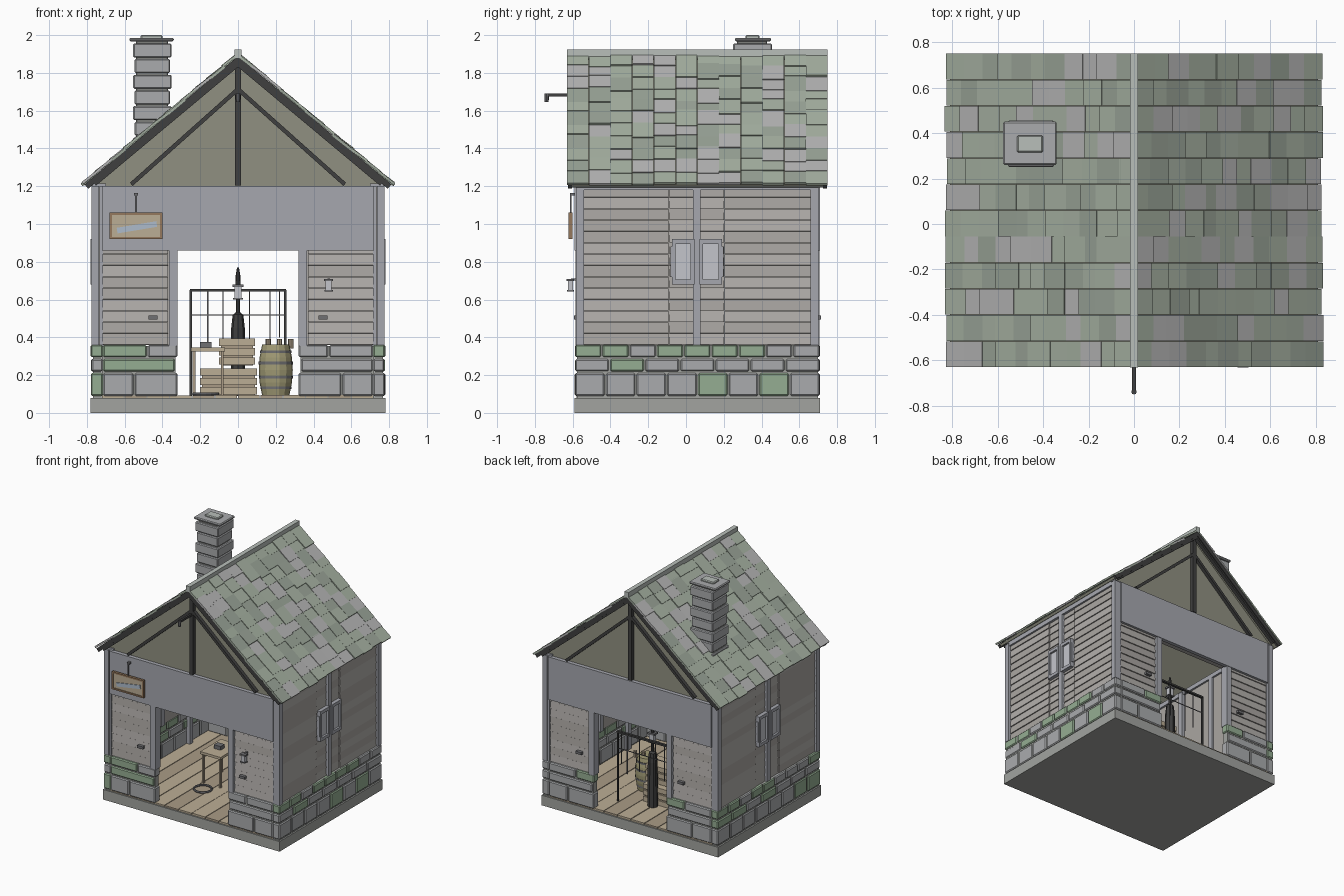
import bpy, bmesh, math, random
from mathutils import Matrix, Vector

if "Cube" in bpy.data.objects:
    bpy.data.objects.remove(bpy.data.objects["Cube"])
random.seed(4)

COL = dict(stone=(.40, .41, .42), moss=(.30, .42, .29), slab=(.36, .37, .35), wood=(.40, .38, .36),
           wood2=(.45, .43, .41), frame=(.38, .39, .43), glass=(.55, .56, .6), dark=(.05, .05, .05),
           tan=(.50, .42, .30), tan2=(.40, .33, .24), olive=(.28, .28, .22), barrel=(.36, .33, .18),
           tile1=(.38, .44, .36), tile2=(.32, .37, .31), tile3=(.46, .46, .46), iron=(.16, .16, .17),
           cap=(.48, .52, .49), brown=(.30, .19, .11), blue=(.42, .5, .6))
MATS = {}


def mat(c):
    if c not in MATS:
        MATS[c] = bpy.data.materials.new(c)
        MATS[c].diffuse_color = (*COL[c], 1)
    return MATS[c]


class Part:
    """Collects boxes and lathed forms into one object."""
    def __init__(self, name):
        self.name, self.bm, self.cols = name, bmesh.new(), []

    def paint(self, faces, c):
        if c not in self.cols:
            self.cols.append(c)
        for f in faces:
            f.material_index = self.cols.index(c)

    def cbox(self, c, ctr, size, rot=Matrix()):
        m = Matrix.Translation(ctr) @ rot @ Matrix.Diagonal((*size, 1))
        vs = bmesh.ops.create_cube(self.bm, size=1, matrix=m)['verts']
        self.paint({f for v in vs for f in v.link_faces}, c)

    def box(self, c, x0, x1, y0, y1, z0, z1):
        self.cbox(c, ((x0 + x1) / 2, (y0 + y1) / 2, (z0 + z1) / 2), (abs(x1 - x0), abs(y1 - y0), abs(z1 - z0)))

    def bar(self, c, a, b, w, d):
        a, b = Vector(a), Vector(b)
        rot = (b - a).to_track_quat('X', 'Z').to_matrix().to_4x4()
        self.cbox(c, (a + b) / 2, ((b - a).length, w, d), rot)

    def lathe(self, c, prof, loc, n=12):
        rings = [[self.bm.verts.new((loc[0] + r * math.cos(k * math.tau / n), loc[1] + r * math.sin(k * math.tau / n),
                                     loc[2] + z)) for k in range(n)] for r, z in prof]
        fs = [self.bm.faces.new((a[k], a[(k + 1) % n], b[(k + 1) % n], b[k]))
              for a, b in zip(rings, rings[1:]) for k in range(n)]
        fs += [self.bm.faces.new(rings[0][::-1]), self.bm.faces.new(rings[-1])]
        self.paint(fs, c)

    def done(self, bevel=0):
        me = bpy.data.meshes.new(self.name)
        self.bm.to_mesh(me)
        ob = bpy.data.objects.new(self.name, me)
        bpy.context.collection.objects.link(ob)
        for c in self.cols:
            me.materials.append(mat(c))
        if bevel:
            b = ob.modifiers.new('bevel', 'BEVEL')
            b.width, b.segments = bevel, 1
        return ob


Y0, Y1 = -.59, .71
ENDS = ((Y0, 1), (Y1, -1))            # outer plane and inward direction

# Base slab and plank floor
p = Part('base_slab'); p.box('slab', -.78, .78, Y0, Y1, 0, .08); p.done()
p = Part('floor_planks')
for i in range(12):
    x = -.72 + i * .12
    p.box(('tan', 'tan2')[i % 3 == 1], x, x + .115, Y0 + .01, Y1 - .01, .075, .092 + random.uniform(0, .004))
p.done()

# Stone footing: three courses on every wall
p = Part('stone_footing')
pick = lambda: 'moss' if random.random() < .27 else 'stone'
for z0, z1, n in ((.09, .21, 8), (.22, .285, 7), (.295, .36, 9)):
    w = (Y1 - Y0) / n
    for s in (-1, 1):
        for i in range(n):
            p.box(pick(), s * .715, s * (.78 - random.uniform(0, .006)), Y0 + i * w + .004, Y0 + (i + 1) * w - .004, z0, z1)
        cut = .55 if n == 8 else (.33 if n == 7 else .48)
        for y, d in ENDS:
            for a, b in ((.714, cut + .004), (cut - .004, .32)):
                if a - b > 0 and cut > .34 or a == .714:
                    p.box(pick(), s * a, s * b, y + d * random.uniform(0, .005), y + d * .065, z0, z1)
p.done(.007)
p = Part('footing_mortar')
for s in (-1, 1):
    p.box('slab', s * .722, s * .768, Y0 + .012, Y1 - .012, .08, .36)
    for y, d in ENDS:
        p.box('slab', s * .72, s * .33, y + d * .012, y + d * .058, .08, .355)
p.done()

# Horizontal board cladding, slightly lapped
p = Part('wall_boards')
N, H = 14, .84 / 14
for s in (-1, 1):
    p.box('wood', s * .715, s * .742, Y0 + .02, Y1 - .02, .36, 1.2)
    for i in range(N):
        z = .36 + H * (i + .5)
        for a, b, o in ((-.57, -.092, 0), (-.088, .2, -.006), (.204, .69, 0)):
            p.cbox(random.choice(('wood', 'wood2')), (s * (.75 + o), (a + b) / 2, z), (.014, b - a, H - .003),
                   Matrix.Rotation(-s * .09, 4, 'Y'))
    for y, d in ENDS:
        p.box('wood', s * .72, s * .34, y + d * .035, y + d * .06, .36, .88)
        for i in range(9):
            z = .36 + H * (i + .5)
            p.cbox(random.choice(('wood', 'wood2')), (s * .545, y + d * .028, z), (.35, .014, H - .003),
                   Matrix.Rotation(-d * .09, 4, 'X'))
p.done()

# Corner posts, middle posts, door jambs, header bands
p = Part('timber_frame')
for s in (-1, 1):
    for y, d in ENDS:
        p.box('frame', s * .735, s * .775, y + d * .008, y + d * .05, .36, 1.2)
        p.box('frame', s * .32, s * .365, y + d * .004, y + d * .07, .355, .87)
        p.box('frame', s * .715, s * .732, y + d * .012, y + d * .05, .36, 1.2)
    p.box('frame', s * .7, s * .772, .038, .078, .36, 1.2)
    for y in (-.3, .38):
        p.box('frame', s * .69, s * .72, y, y + .04, .09, 1.2)
    p.box('frame', s * .70, s * .77, Y0 + .02, Y1 - .02, 1.18, 1.215)
for y, d in ENDS:
    p.box('frame', -.72, .72, y, y + d * .03, .86, 1.2)
    p.box('wood', -.72, .72, y + d * .03, y + d * .09, .88, .95)
p.done()

# Side windows: a pair of framed panes
p = Part('side_windows')
for s in (-1, 1):
    for y in (-.015, .131):
        p.box('glass', s * .735, s * .766, y - .045, y + .045, .70, .90)
        for e in (-1, 1):
            p.box('frame', s * .735, s * .782, y + e * .04, y + e * .06, .68, .92)
            p.box('frame', s * .735, s * .782, y - .05, y + .05, .80 + e * .095, .80 + e * .12)
        e = -1 if y < 0 else 1
        p.box('frame', s * .74, s * .776, y + e * .06, y + e * .067, .72, .88)
p.done()

# Gables: panel, king post, braces
p = Part('gable_panels')
for y, d in ENDS:
    t = [[p.bm.verts.new((x, y + d * k, z)) for x, z in ((-.78, 1.2), (.78, 1.2), (0, 1.86))] for k in (.03, .05)]
    fs = [p.bm.faces.new(t[0]), p.bm.faces.new(t[1][::-1])]
    fs += [p.bm.faces.new((t[0][k], t[1][k], t[1][(k + 1) % 3], t[0][(k + 1) % 3])) for k in range(3)]
    p.paint(fs, 'olive')
bmesh.ops.recalc_face_normals(p.bm, faces=p.bm.faces)
p.done()
p = Part('gable_timbers')
for y, d in ENDS:
    p.box('dark', -.015, .015, y, y + d * .035, 1.205, 1.88)
    for s in (-1, 1):
        p.bar('dark', (s * .01, y + d * .018, 1.705), (s * .565, y + d * .018, 1.21), .03, .022)
p.done()

# Roof deck, rake boards, shingles in 12 columns per slope
A = math.atan2(.685, .82)
L = math.hypot(.685, .82)
deck, rake, shingles = Part('roof_deck'), Part('rake_boards'), Part('roof_shingles')
for s in (-1, 1):
    R = Matrix.Rotation(s * A, 4, 'Y')
    down, nrm = Vector((s * math.cos(A), 0, -math.sin(A))), Vector((s * math.sin(A), 0, math.cos(A)))
    at = lambda u, h, y: Vector((0, y, 1.9)) + down * u + nrm * h
    deck.cbox('olive', at(L / 2, -.022, .06), (L - .01, 1.35, .02), R)
    for y in (-.615, .735):
        rake.cbox('dark', at(L / 2, -.024, y), (L - .005, .022, .03), R)
        rake.cbox('dark', at(L / 2 - .02, -.042, y * .985), (L - .05, .03, .022), R)
    w = 1.38 / 12
    for j in range(12):
        us = [0] + [(i + random.uniform(-.2, .2)) * L / 11 for i in range(1, 11)] + [L + random.uniform(-.004, .008)]
        for u0, u1 in zip(us, us[1:]):
            tilt = Matrix.Rotation(s * random.uniform(-.06, 0), 4, 'Y')
            shingles.cbox(random.choice(('tile1', 'tile1', 'tile2', 'tile3')),
                          at((u0 + u1) / 2, random.uniform(-.006, .002), -.63 + (j + .5) * w),
                          (u1 - u0 + .008, w - .002, .014), R @ tilt)
deck.done(); rake.done(); shingles.done()
p = Part('ridge_cap'); p.box('cap', -.018, .018, -.63, .75, 1.88, 1.925); p.done()

# Chimney of alternating courses with a cap
p = Part('chimney')
p.box('slab', -.54, -.37, .27, .43, 1.3, 1.97)
for i in range(8):
    z, e = 1.965 - .083 * (i + 1), (i % 2) * .008
    p.box('stone', -.555 + e, -.352 - e, .25 + e, .455 - e, z, z + .074)
p.box('stone', -.575, -.34, .26, .45, 1.967, 1.986)
p.box('cap', -.515, -.4, .315, .39, 1.98, 2.0)
p.done(.006)

# Hoist beam with hook at the front gable
p = Part('hoist_hook')
p.box('dark', -.008, .008, -.745, -.56, 1.675, 1.692)
p.lathe('iron', ((.01, 0), (.012, .015), (.012, .045)), (0, -.738, 1.645), 8)
p.done()

# Hanging sign with a simple blade shape
p = Part('hanging_sign')
p.box('tan', -.67, -.41, -.615, -.605, .93, 1.05)
for e in (0, 1):
    p.box('brown', -.68 + e * .268, -.668 + e * .268, -.622, -.602, .92, 1.06)
    p.box('brown', -.68, -.4, -.622, -.602, .92 + e * .128, .932 + e * .128)
p.bar('blue', (-.64, -.617, .965), (-.43, -.617, 1.0), .006, .03)
p.box('iron', -.544, -.536, -.615, -.607, 1.06, 1.16)
p.box('iron', -.55, -.53, -.615, -.585, 1.15, 1.165)
p.done()


def lantern(name, x, y, z, k=1):
    q = Part(name)
    q.box('iron', x - .022 * k, x + .022 * k, y - .018 * k, y + .018 * k, z, z + .008)
    q.box('glass', x - .016 * k, x + .016 * k, y - .014 * k, y + .014 * k, z, z + .06 * k)
    q.box('iron', x - .024 * k, x + .024 * k, y - .02 * k, y + .02 * k, z + .055 * k, z + .067 * k)
    return q


# Wall lantern and small wall brackets
p = lantern('wall_lantern', .48, -.612, .643); p.box('iron', .474, .486, -.61, -.565, .7, .712); p.done()
p = Part('wall_brackets')
for y, d in ENDS:
    for s in (-1, 1):
        p.box('iron', s * .425, s * .475, y - d * .004, y + d * .03, .495, .515)
p.done()

# Tool rack: two posts, top rail, hanging rods
p = Part('tool_rack')
for x in (-.25, .25):
    p.box('dark', x - .006, x + .006, .494, .506, .09, .65)
p.box('dark', -.255, .255, .49, .51, .643, .657)
for x, z in ((-.16, .36), (-.08, .3), (.06, .38), (.17, .33), (.22, .4)):
    p.box('iron', x - .003, x + .003, .496, .502, z, .645)
p.box('iron', -.25, .25, .497, .502, .515, .52)
p.done()

# Lamp stand with tapered foot
p = lantern('lamp_stand', 0, .42, .6, 1.2)
p.lathe('dark', ((.04, 0), (.036, .36), (.028, .43), (.012, .44), (.01, .53)), (0, .42, .09), 8)
p.lathe('dark', ((.014, 0), (.012, .06), (.005, .1)), (0, .42, .67), 8)
p.done()

# Barrel with hoops
p = Part('barrel')
p.lathe('barrel', ((.072, 0), (.086, .07), (.09, .135), (.086, .2), (.072, .27)), (.2, .2, .092), 14)
for z, r in ((.035, .082), (.09, .09), (.165, .091), (.225, .083)):
    p.lathe('iron', ((r, 0), (r, .014)), (.2, .2, .092 + z), 14)
for a in range(3):
    p.lathe('tan2', ((.014, 0), (.014, .05)), (.16 + a * .06, .2 + .02 * a, .34), 8)
p.done()

# Slatted crates, stacked
p = Part('crates')
for x0, x1, y0, y1, z0 in ((-.2, .1, .2, .4, .093), (-.1, .09, .22, .38, .25)):
    p.box('tan2', x0 + .01, x1 - .01, y0 + .01, y1 - .01, z0, z0 + .135)
    for i in range(3):
        p.box('tan', x0, x1, y0, y1, z0 + .005 + i * .05, z0 + .043 + i * .05)
p.done()

# Workbench, its tools, and a hoop on the floor
p = Part('workbench')
p.box('tan', -.25, -.07, -.12, .14, .325, .345)
for x in (-.24, -.09):
    for y in (-.11, .12):
        p.box('tan2', x, x + .014, y, y + .014, .09, .325)
p.box('iron', -.2, -.14, -.02, .03, .345, .375)
p.done()
bpy.ops.mesh.primitive_torus_add(location=(-.17, -.2, .1), major_radius=.065, minor_radius=.008, major_segments=16, minor_segments=6)
hoop = bpy.context.object
hoop.name = 'floor_hoop'
hoop.data.materials.append(mat('iron'))

for m in bpy.data.materials:
    if m.users and not m.is_grease_pencil:
        m.use_nodes = True
        m.node_tree.nodes["Principled BSDF"].inputs["Base Color"].default_value = m.diffuse_color
